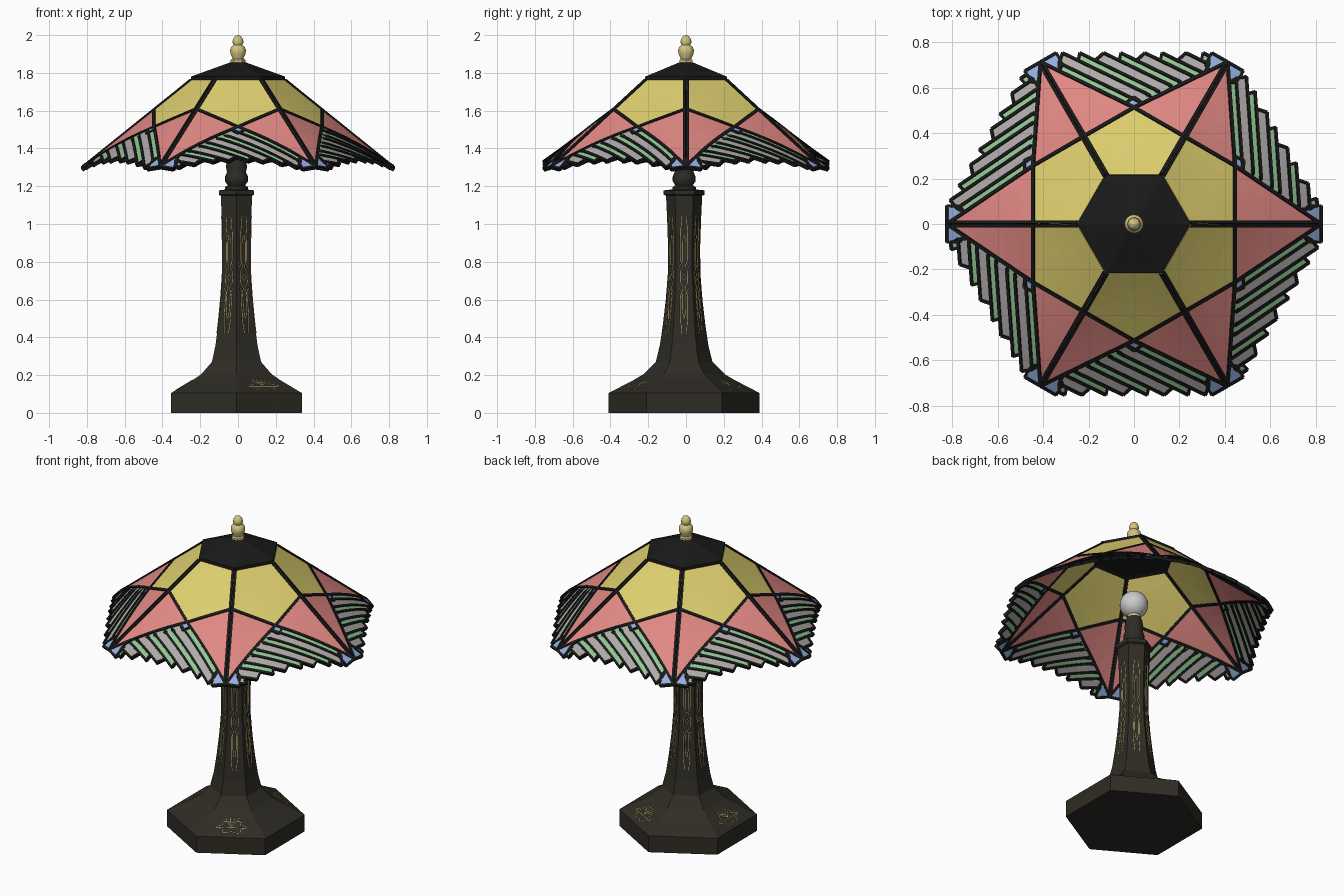
import bpy, bmesh
from math import sin, cos, pi, radians
from mathutils import Vector

if "Cube" in bpy.data.objects:
    bpy.data.objects.remove(bpy.data.objects["Cube"])


def material(name, rgb):
    m = bpy.data.materials.new(name)
    m.diffuse_color = (*rgb, 1)
    m.use_nodes = True
    m.node_tree.nodes["Principled BSDF"].inputs["Base Color"].default_value = m.diffuse_color
    return m


MATS = {
    "yellow": material("yellow_glass", (0.74, 0.63, 0.16)),
    "red": material("red_glass", (0.76, 0.25, 0.23)),
    "green": material("green_glass", (0.29, 0.57, 0.29)),
    "white": material("grey_glass", (0.43, 0.41, 0.40)),
    "blue": material("blue_glass", (0.30, 0.43, 0.74)),
    "lead": material("lead", (0.010, 0.010, 0.010)),
    "bronze": material("bronze", (0.028, 0.025, 0.018)),
    "gold": material("gold", (0.65, 0.55, 0.22)),
    "bulb": material("bulb_white", (0.8, 0.8, 0.8)),
}


def add_mesh(name, bm, mat):
    bmesh.ops.remove_doubles(bm, verts=bm.verts, dist=1e-5)
    bmesh.ops.recalc_face_normals(bm, faces=bm.faces)
    me = bpy.data.meshes.new(name)
    bm.to_mesh(me)
    bm.free()
    ob = bpy.data.objects.new(name, me)
    bpy.context.collection.objects.link(ob)
    me.materials.append(MATS[mat])
    return ob


def lathe(name, profile, sides, mat, turn=0.0, centre=(0, 0), smooth=False, caps=True):
    bm = bmesh.new()
    rings = [[bm.verts.new((centre[0] + r * cos(turn + 2 * pi * i / sides),
                            centre[1] + r * sin(turn + 2 * pi * i / sides), z))
              for i in range(sides)] for r, z in profile]
    for a, b in zip(rings, rings[1:]):
        for i in range(sides):
            j = (i + 1) % sides
            bm.faces.new((a[i], a[j], b[j], b[i]))
    if caps:
        bm.faces.new(rings[0][::-1])
        bm.faces.new(rings[-1])
    ob = add_mesh(name, bm, mat)
    if smooth:
        bpy.context.view_layer.objects.active = ob
        ob.select_set(True)
        bpy.ops.object.shade_smooth_by_angle(angle=radians(50))
        ob.select_set(False)
    return ob


# Shade: pieces are laid out flat on one panel (t across, a outwards), then
# lifted to the gently bulging panel surface and repeated six times.
def shade_z(t, a):
    k = 0.067 * (max(a - 0.2165, 0) / 0.53) ** 1.8
    return 1.76 - (a - 0.2165) * 0.93 + k * (1 - min(1, abs(t) / (a * 0.577)) ** 2)


GLASS = {c: bmesh.new() for c in ("yellow", "red", "green", "white", "blue", "lead")}


def patch(color, quad, nu=6, nv=4):
    p = [Vector(q) for q in quad]
    bm = GLASS[color]
    for k in range(6):
        c, s = cos(k * pi / 3), sin(k * pi / 3)
        grid = []
        for i in range(nu + 1):
            u = i / nu
            lo, hi = p[0].lerp(p[1], u), p[3].lerp(p[2], u)
            row = []
            for j in range(nv + 1):
                t, a = lo.lerp(hi, j / nv)
                row.append(bm.verts.new((t * c - a * s, t * s + a * c, shade_z(t, a))))
            grid.append(row)
        for i in range(nu):
            for j in range(nv):
                bm.faces.new((grid[i][j], grid[i + 1][j], grid[i + 1][j + 1], grid[i][j + 1]))


def came(p, q, w=0.012):
    p, q = Vector(p), Vector(q)
    d = (q - p).normalized()
    n = Vector((-d.y, d.x)) * w / 2
    patch("lead", (p - n, q - n, q + n, p + n), 8, 1)


def framed(color, quad):
    patch(color, quad)
    for i in range(4):
        came(quad[i], quad[(i + 1) % 4])


MID, RIB, TIP = (0, 0.51), (0.221, 0.3825), (0.41, 0.71)
for m in (1, -1):
    def f(p):
        return (p[0] * m, p[1])
    patch("yellow", [f(p) for p in ((0, 0.2165), (0.125, 0.2165), RIB, MID)])
    patch("red", [f(p) for p in (MID, RIB, TIP, TIP)], 6, 6)
    came(f(MID), f(RIB), 0.014)
    came(f(MID), f(TIP), 0.014)
    patch("lead", [f(p) for p in ((0.125, 0.2165), TIP, (0.398, 0.716), (0.111, 0.2165))], 8, 1)
    framed("blue", [f(p) for p in (TIP, (0.341, 0.75), (0.315, 0.70), (0.33, 0.671))])
framed("blue", [MID, (0.035, 0.53), (0, 0.555), (-0.035, 0.53)])

# Diagonal stripes with stepped outer ends
D, N = Vector((0.899, -0.438)), Vector((0.438, 0.899))


def s_out(n, a):
    return max((0.899 * n - a) / 0.438, (-0.33 - 0.438 * n) / 0.899)


def s_in(n):
    return min((0.685 * n - 0.51) / 0.877, (0.33 - 0.438 * n) / 0.899)


n0 = 0.458
for i in range(9):
    n1 = n0 + (0.033 if i % 2 == 0 else 0.046)
    framed("green" if i % 2 == 0 else "white",
           [N * n0 + D * s_out(n0, 0.717), N * n0 + D * s_in(n0),
            N * n1 + D * s_in(n1), N * n1 + D * s_out(n1, 0.75)])
    n0 = n1

for color, bm in GLASS.items():
    ob = add_mesh("shade_lead_lines" if color == "lead" else "shade_%s_glass" % color, bm, color)
    mod = ob.modifiers.new("thickness", "SOLIDIFY")
    mod.thickness = {"lead": 0.02, "blue": 0.012}.get(color, 0.007)
    mod.offset = 0

# Cap and finial
lathe("shade_cap", [(0.22, 1.765), (0.25, 1.755), (0.25, 1.78), (0.04, 1.856)], 6, "lead")
lathe("finial_base", [(0.04, 1.85), (0.04, 1.868), (0.03, 1.876)], 6, "gold")
lathe("finial", [(0.028, 1.87), (0.03, 1.88), (0.04, 1.9), (0.042, 1.92), (0.036, 1.937),
                 (0.023, 1.947), (0.029, 1.96), (0.027, 1.978), (0.016, 1.994), (0.003, 2.0)],
      16, "gold", smooth=True)

# Hexagonal foot and column
CX, CY = -0.008, -0.01
BODY = [(0.40, 0), (0.40, 0.105), (0.265, 0.175), (0.215, 0.205), (0.15, 0.27), (0.128, 0.36),
        (0.112, 0.47), (0.097, 0.6), (0.086, 0.74), (0.085, 0.88), (0.09, 1.03), (0.096, 1.155)]
lathe("foot_and_column", BODY, 6, "bronze", pi / 2, (CX, CY))
lathe("column_collar", [(0.098, 1.15), (0.108, 1.155), (0.108, 1.178), (0.07, 1.182)],
      6, "bronze", pi / 2, (CX, CY))
lathe("socket", [(0.062, 1.17), (0.062, 1.195), (0.046, 1.205), (0.06, 1.225), (0.061, 1.25),
                 (0.05, 1.275), (0.056, 1.3), (0.05, 1.34), (0.042, 1.365)],
      20, "bronze", 0, (CX, CY), True)
lathe("bulb_neck", [(0.036, 1.36), (0.04, 1.375), (0.03, 1.395)], 20, "gold", 0, (CX, CY), True)
lathe("bulb", [(0.082 * sin(pi * i / 14) + 0.001, 1.455 - 0.082 * cos(pi * i / 14))
               for i in range(15)], 24, "bulb", 0, (CX, CY), True)


# Gold inlay lines laid on the flat faces of the body
def body_radius(z):
    for (r0, z0), (r1, z1) in zip(BODY[1:], BODY[2:]):
        if z <= z1:
            return r0 + (r1 - r0) * (z - z0) / (z1 - z0)
    return BODY[-1][0]


def inlay(name, paths, angles):
    cu = bpy.data.curves.new(name, "CURVE")
    cu.dimensions = "3D"
    cu.bevel_depth = 0.0022
    cu.bevel_resolution = 0
    for ang in angles:
        c, s = cos(radians(ang)), sin(radians(ang))
        for path in paths:
            sp = cu.splines.new("POLY")
            sp.points.add(len(path) - 1)
            for pt, (u, z) in zip(sp.points, path):
                r = body_radius(z) * 0.866 + 0.001
                pt.co = (CX + r * c - u * s, CY + r * s + u * c, z, 1)
    cu.materials.append(MATS["gold"])
    bpy.context.collection.objects.link(bpy.data.objects.new(name, cu))


half_paths = [
    [(0.012, 0.42), (0.019, 0.5), (0.019, 0.62), (0.004, 0.66), (0.02, 0.69), (0.02, 0.745),
     (0.004, 0.775), (0.019, 0.81), (0.019, 0.95), (0.012, 1.04)],
    [(0.002, 0.5), (0.010, 0.55), (0.010, 0.63), (0.026, 0.66)],
    [(0.002, 0.94), (0.010, 0.9), (0.010, 0.8), (0.026, 0.77)],
    [(0, 0.70), (0.011, 0.718), (0, 0.736)],
]
inlay("column_inlay", [[(u * m, z) for u, z in p] for p in half_paths for m in (1, -1)],
      range(0, 360, 60))

flower = [((0.075 + 0.015 * cos(6 * a)) * cos(a), 0.142 + (0.02 + 0.004 * cos(6 * a)) * sin(a))
          for a in [2 * pi * i / 36 for i in range(37)]]
petals = [[(0, 0.145), (0.02 * k, 0.16), (0.025 * k, 0.175)] for k in (-1.5, -0.5, 0.5, 1.5)]
inlay("foot_inlay", [flower, [(-0.09, 0.14), (0.09, 0.14)]] + petals, (-60, 60, 180))
